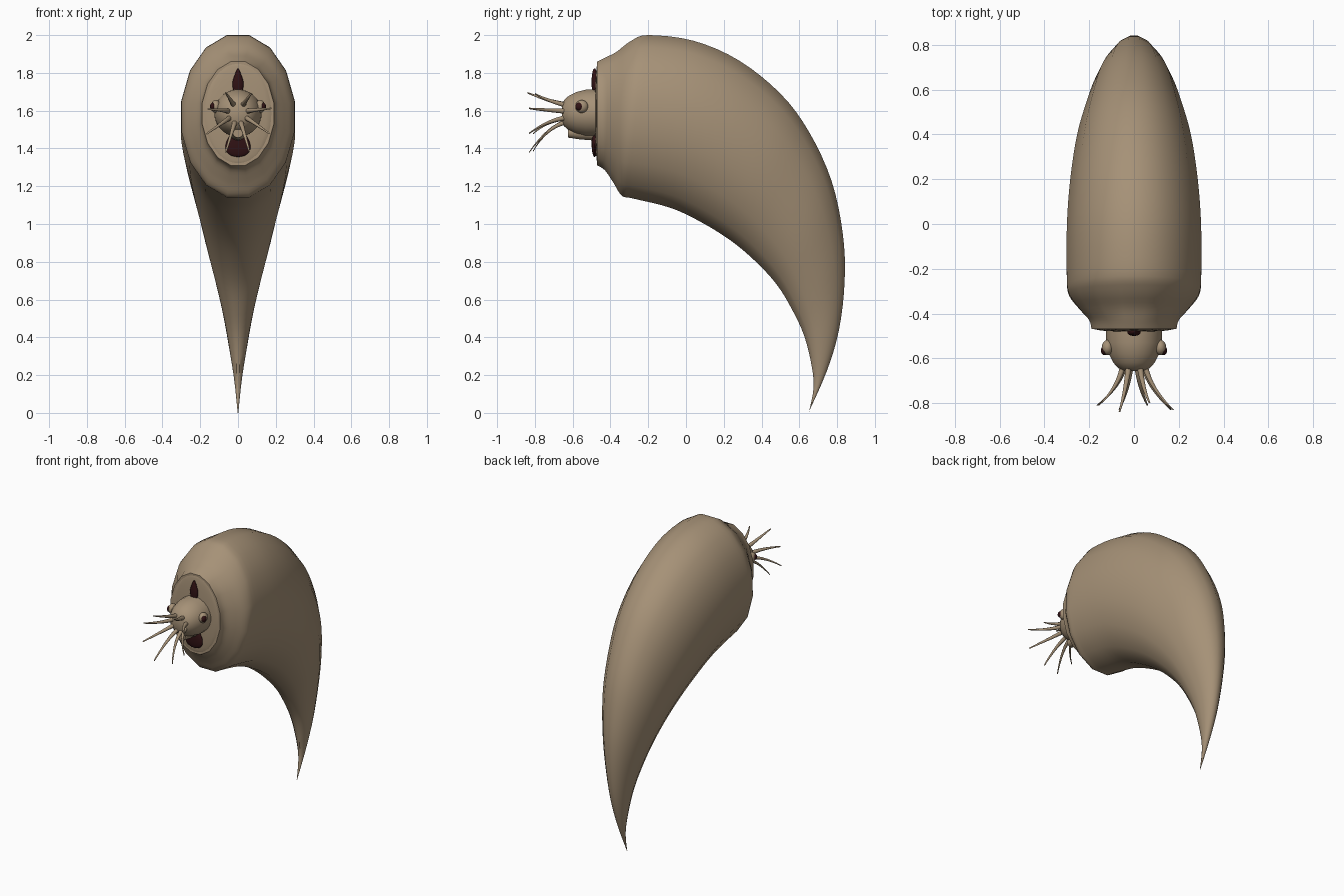
import bpy
import bmesh
from math import sin, cos, pi, radians
from mathutils import Vector, Matrix

cube = bpy.data.objects.get("Cube")
if cube:
    bpy.data.objects.remove(cube, do_unlink=True)


def material(name, color):
    mat = bpy.data.materials.new(name)
    mat.use_nodes = True
    mat.diffuse_color = (*color, 1)
    mat.node_tree.nodes["Principled BSDF"].inputs["Base Color"].default_value = (*color, 1)
    return mat


tan = material("tan", (0.38, 0.285, 0.185))
dark = material("dark maroon", (0.03, 0.006, 0.007))


def finish(name, bm, mat, angle=40):
    bmesh.ops.recalc_face_normals(bm, faces=bm.faces)
    mesh = bpy.data.meshes.new(name)
    bm.to_mesh(mesh)
    bm.free()
    mesh.materials.append(mat)
    obj = bpy.data.objects.new(name, mesh)
    bpy.context.collection.objects.link(obj)
    bpy.ops.object.select_all(action="DESELECT")
    obj.select_set(True)
    bpy.context.view_layer.objects.active = obj
    bpy.ops.object.shade_smooth_by_angle(angle=radians(angle))
    return obj


def loft(name, rings, sides, mat, angle=40):
    """Skin elliptical rings given as (centre, x half-width, other half-axis vector)."""
    bm = bmesh.new()
    loops = []
    for centre, width, axis in rings:
        turns = [2 * pi * (i + 0.5) / sides for i in range(sides)]
        loops.append([bm.verts.new(centre + axis * cos(a) + Vector((width * sin(a), 0, 0)))
                      for a in turns])
    for a, b in zip(loops, loops[1:]):
        for i in range(sides):
            j = (i + 1) % sides
            bm.faces.new((a[i], a[j], b[j], b[i]))
    bm.faces.new(loops[0])
    bm.faces.new(loops[-1])
    return finish(name, bm, mat, angle)


def ellipsoid(name, centre, size, mat, shape=None):
    """Scaled sphere; shape optionally changes the width along its height."""
    bm = bmesh.new()
    bmesh.ops.create_uvsphere(bm, u_segments=20, v_segments=14, radius=1)
    if shape:
        for v in bm.verts:
            v.co.x *= shape(v.co.z)
    bm.transform(Matrix.Translation(centre) @ Matrix.Diagonal((*size, 1)))
    return finish(name, bm, mat, 60)


def spline(rows, steps):
    """Catmull-Rom interpolation through rows of numbers."""
    out = []
    for i in range(len(rows) - 1):
        p = [Vector(rows[min(max(k, 0), len(rows) - 1)]) for k in range(i - 1, i + 3)]
        for s in range(steps):
            t = s / steps
            out.append(p[1] + 0.5 * t * (p[2] - p[0]
                       + t * (2 * p[0] - 5 * p[1] + 4 * p[2] - p[3]
                              + t * (3 * (p[1] - p[2]) + p[3] - p[0]))))
    return out + [Vector(rows[-1])]


# Curved horn shell: outer y, z, inner y, z and half-width of each section
sections = [
    (-0.47, 1.86, -0.47, 1.31, 0.19),
    (-0.43, 1.88, -0.43, 1.285, 0.2),
    (-0.37, 1.91, -0.385, 1.22, 0.245),
    (-0.29, 1.97, -0.34, 1.15, 0.29),
    (-0.2, 2.0, -0.28, 1.135, 0.3),
    (0.04, 1.97, -0.08, 1.085, 0.3),
    (0.28, 1.866, 0.08, 1.01, 0.285),
    (0.5, 1.69, 0.24, 0.91, 0.255),
    (0.65, 1.49, 0.37, 0.8, 0.215),
    (0.77, 1.23, 0.48, 0.68, 0.172),
    (0.83, 0.95, 0.56, 0.55, 0.123),
    (0.84, 0.7, 0.625, 0.41, 0.08),
    (0.81, 0.44, 0.665, 0.25, 0.044),
    (0.745, 0.22, 0.675, 0.13, 0.019),
    (0.65, 0.005, 0.65, 0, 0.002),
]
SIDES = 16
grow = 1 / cos(pi / SIDES)
shell_rings = []
for oy, oz, iy, iz, width in spline(sections, 4):
    outer, inner = Vector((0, oy, oz)), Vector((0, iy, iz))
    shell_rings.append(((outer + inner) / 2, width * grow, (outer - inner) / 2 * grow))
loft("shell", shell_rings, SIDES, tan)

# Slightly domed disc closing the shell mouth
ellipsoid("mouth_disc", (0, -0.465, 1.585), (0.185, 0.018, 0.275), tan)


# Parts turned around a front-to-back axis
def turned(name, height, profile, sides):
    rings = [(Vector((0, y, height)), r, Vector((0, 0, r))) for y, r in profile]
    return loft(name, rings, sides, tan, 50)


turned("head", 1.587, [(-0.46, 0.126), (-0.53, 0.125), (-0.58, 0.113), (-0.62, 0.093),
                       (-0.645, 0.07), (-0.657, 0.045)], 24)
turned("funnel", 1.485, [(-0.47, 0.045), (-0.56, 0.038), (-0.625, 0.028)], 16)

# Dark openings above and below the head
ellipsoid("upper_opening", (0, -0.484, 1.75), (0.03, 0.016, 0.075), dark,
          lambda z: 1 - 0.6 * max(z, 0))
ellipsoid("lower_opening", (0, -0.484, 1.43), (0.06, 0.016, 0.075), dark,
          lambda z: 1.05 - 0.4 * z)

# Eyes
for side, label in ((1, "left"), (-1, "right")):
    ellipsoid(label + "_eye", (side * 0.118, -0.552, 1.622), (0.026, 0.034, 0.034), tan)
    ellipsoid(label + "_pupil", (side * 0.132, -0.565, 1.622), (0.016, 0.021, 0.021), dark)

# Tentacles: tapering arms that leave the face forwards and flare to their tips
tips = {
    "top": ((0.07, -0.8, 1.69), (-0.065, -0.84, 1.695)),
    "upper": ((0.175, -0.83, 1.612), (-0.158, -0.81, 1.608)),
    "lower": ((0.165, -0.83, 1.48), (-0.165, -0.81, 1.478)),
    "bottom": ((0.06, -0.81, 1.385), (-0.065, -0.83, 1.38)),
}
STEPS = 8
for row, pair in tips.items():
    for side, tip in zip(("left", "right"), pair):
        tip = Vector(tip)
        out = Vector((tip.x, 0, tip.z - 1.575)).normalized()
        base = Vector((0, -0.635, 1.587)) + out * 0.05
        bend = base + Vector((0, -0.1, 0)) + out * 0.025
        rings = []
        for k in range(STEPS + 1):
            t = k / STEPS
            point = base * (1 - t) ** 2 + bend * 2 * t * (1 - t) + tip * t * t
            radius = 0.015 * (1 - t) + 0.004 * t
            rings.append((point, radius, Vector((0, 0, radius))))
        loft(side + "_" + row + "_tentacle", rings, 8, tan, 60)
